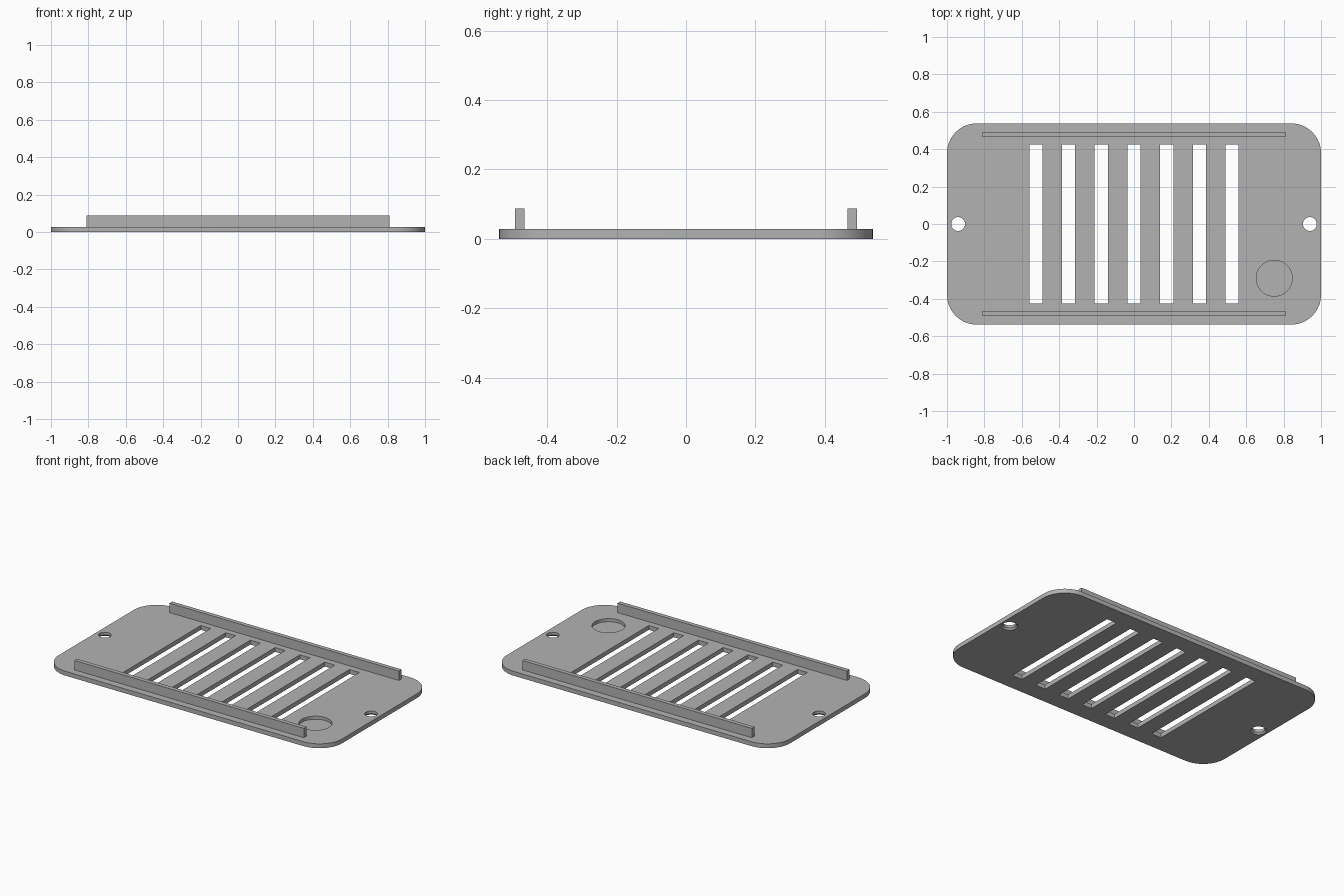
import bpy
import bmesh
from math import cos, sin, pi
from mathutils import Matrix, Vector

old = bpy.data.objects.get("Cube")
if old:
    bpy.data.objects.remove(old, do_unlink=True)

HALF_X, HALF_Y, THICK, CORNER = 1.0, 0.538, 0.028, 0.16

grey = bpy.data.materials.new("Plain grey")
grey.use_nodes = True
colour = (0.45, 0.45, 0.45, 1)
grey.diffuse_color = colour
grey.node_tree.nodes["Principled BSDF"].inputs["Base Color"].default_value = colour


def make_object(name, bm):
    bmesh.ops.recalc_face_normals(bm, faces=bm.faces)
    mesh = bpy.data.meshes.new(name)
    bm.to_mesh(mesh)
    bm.free()
    mesh.materials.append(grey)
    obj = bpy.data.objects.new(name, mesh)
    bpy.context.collection.objects.link(obj)
    return obj


def add_box(bm, low, high):
    low, high = Vector(low), Vector(high)
    place = Matrix.Translation((low + high) / 2) @ Matrix.Diagonal((*(high - low), 1))
    bmesh.ops.create_cube(bm, size=1, matrix=place)


def add_cone(bm, x, y, z0, z1, r0, r1):
    bmesh.ops.create_cone(bm, cap_ends=True, segments=48, radius1=r0, radius2=r1,
                          depth=z1 - z0, matrix=Matrix.Translation((x, y, (z0 + z1) / 2)))


def cut(target, bm):
    cutter = make_object("cutter", bm)
    cutter.hide_render = True
    mod = target.modifiers.new("Cut", 'BOOLEAN')
    mod.operation, mod.solver, mod.object = 'DIFFERENCE', 'EXACT', cutter
    bpy.context.view_layer.objects.active = target
    bpy.ops.object.modifier_apply(modifier=mod.name)
    bpy.data.objects.remove(cutter, do_unlink=True)


# Rounded base plate
bm = bmesh.new()
ring = []
for i, (sx, sy) in enumerate([(1, 1), (-1, 1), (-1, -1), (1, -1)]):
    for k in range(17):
        a = (i + k / 16) * pi / 2
        ring.append(bm.verts.new((sx * (HALF_X - CORNER) + CORNER * cos(a),
                                  sy * (HALF_Y - CORNER) + CORNER * sin(a), 0)))
base = bm.faces.new(ring)
top = bmesh.ops.extrude_face_region(bm, geom=[base], use_keep_orig=True)["geom"]
bmesh.ops.translate(bm, vec=(0, 0, THICK),
                    verts=[v for v in top if isinstance(v, bmesh.types.BMVert)])
plate = make_object("vent_plate", bm)

# Vent slots and blind round pocket
bm = bmesh.new()
for i in range(-3, 4):
    x = i * 0.175
    add_box(bm, (x - 0.035, -0.425, -0.1), (x + 0.035, 0.425, 0.1))
add_cone(bm, 0.75, -0.29, 0.008, 0.1, 0.096, 0.096)
for x in (-0.94, 0.94):
    add_cone(bm, x, 0, -0.1, 0.1, 0.037, 0.037)
cut(plate, bm)

# Countersinks under the screw holes
bm = bmesh.new()
for x in (-0.94, 0.94):
    add_cone(bm, x, 0, -0.01, 0.018, 0.058, 0.03)
cut(plate, bm)

bpy.ops.object.select_all(action='DESELECT')
plate.select_set(True)
bpy.context.view_layer.objects.active = plate
bpy.ops.object.shade_smooth_by_angle(angle=pi / 6)

# Long upright ribs
for name, y in (("front_rib", -0.479), ("back_rib", 0.479)):
    bm = bmesh.new()
    add_box(bm, (-0.81, y - 0.0135, THICK), (0.81, y + 0.0135, 0.088))
    make_object(name, bm)
